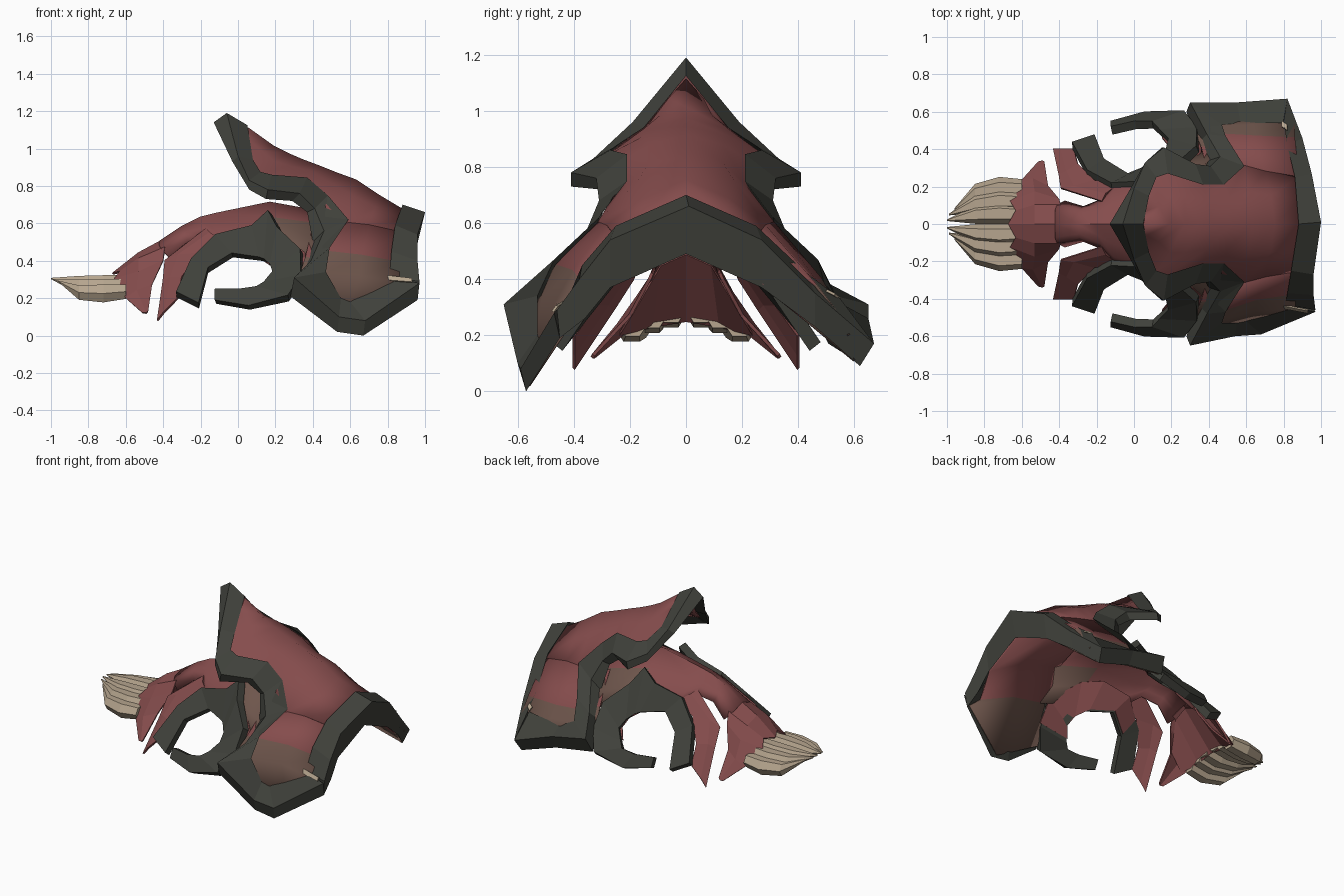
import bpy, bmesh, math
from mathutils import Vector


def material(name, rgb):
    m = bpy.data.materials.new(name)
    m.diffuse_color = (*rgb, 1)
    return m


DARK = material("dark_trim", (0.050, 0.052, 0.043))
RED = material("dull_red", (0.235, 0.073, 0.073))
BROWN = material("brown_shade", (0.156, 0.092, 0.072))
TAN = material("bone_tan", (0.465, 0.375, 0.270))


def loft(name, rows, mats, sides=(1, -1), closed=False, caps=False,
         thick=0, smooth=0, rule=None):
    """Skin rows of points, on one or both sides of the centre plane."""
    bm = bmesh.new()
    for s in sides:
        grid = [[bm.verts.new((x, y * s, z)) for x, y, z in r] for r in rows]
        n = len(rows[0])
        for a, b in zip(grid, grid[1:]):
            for j in range(n if closed else n - 1):
                k = (j + 1) % n
                q = [a[j], a[k], b[k], b[j]]
                bm.faces.new(q if s > 0 else q[::-1])
        if caps:
            bm.faces.new(grid[0])
            bm.faces.new(grid[-1])
    bmesh.ops.remove_doubles(bm, verts=bm.verts, dist=0.0005)
    bmesh.ops.recalc_face_normals(bm, faces=bm.faces)
    # open skins face upward
    if not closed and sum(f.normal.z * f.calc_area() for f in bm.faces) < 0:
        bmesh.ops.reverse_faces(bm, faces=bm.faces)
    if rule:
        for f in bm.faces:
            f.material_index = rule(f.calc_center_median())
    me = bpy.data.meshes.new(name)
    bm.to_mesh(me)
    bm.free()
    for m in mats:
        me.materials.append(m)
    ob = bpy.data.objects.new(name, me)
    bpy.context.collection.objects.link(ob)
    if smooth:
        bpy.ops.object.select_all(action='DESELECT')
        ob.select_set(True)
        bpy.context.view_layer.objects.active = ob
        bpy.ops.object.shade_smooth_by_angle(angle=math.radians(smooth))
    if thick:
        mod = ob.modifiers.new("thickness", 'SOLIDIFY')
        mod.thickness = thick
        mod.offset = 0
    return ob


# Faceted front trim: inner lip, outer edge, shell edge
trim = [
    [(-.13, 0, 1.14), (-.06, 0, 1.19), (.05, 0, 1.125)],
    [(-.03, .17, .93), (.00, .19, .96), (.08, .15, .94)],
    [(.06, .33, .78), (.06, .33, .83), (.12, .25, .875)],
    [(.15, .41, .73), (.16, .41, .78), (.18, .27, .86)],
    [(.29, .31, .72), (.33, .32, .76), (.37, .21, .845)],
    [(.37, .29, .66), (.41, .31, .68), (.48, .21, .75)],
    [(.40, .34, .50), (.46, .36, .56), (.59, .31, .62)],
    [(.35, .44, .35), (.39, .48, .40), (.49, .47, .47)],
    [(.28, .60, .21), (.30, .65, .31), (.47, .53, .34)],
]
rims = {
    -1: [[(.53, .57, .02), (.54, .60, .10), (.55, .53, .20)],
         [(.67, .57, .00), (.68, .59, .08), (.60, .52, .18)],
         [(.96, .45, .19), (.97, .47, .28), (.81, .44, .31)]],
    1: [[(.55, .61, .17), (.55, .65, .26), (.57, .54, .29)],
        [(.80, .62, .09), (.82, .67, .17), (.80, .54, .32)]],
}
for side, label in ((-1, "right"), (1, "left")):
    loft(label + "_front_trim", trim + rims[side], [DARK],
         sides=(side,), closed=True, caps=True)


def tuck(i, t=.4):
    """Point hidden behind the trim, for a shell to run under it."""
    return tuple(Vector(trim[i][2]).lerp(Vector(trim[i][0]), t))


def under(i):
    """Shell edge just beneath the trim edge."""
    return tuple(Vector(trim[i][2]) - Vector((0, 0, .018)))


# Raised crest shell: ridge, middle, trim edge, tucked edge
spine = [((.05, 0, 1.11), (.06, .06, 1.04)), ((.19, 0, 1.01), (.13, .09, .98)),
         ((.27, 0, .97), (.19, .15, .93)), ((.34, 0, .94), (.27, .15, .905)),
         ((.42, 0, .91), (.39, .13, .875)), ((.52, 0, .87), (.50, .13, .81)),
         ((.63, 0, .83), (.61, .17, .745))]
crest = [[r, m, under(i), tuck(i)] for i, (r, m) in enumerate(spine)]
crest += [[(.75, 0, .75), (.73, .15, .685), (.70, .28, .59), (.70, .28, .59)],
          [(.90, 0, .66), (.89, .13, .61), (.88, .25, .55), (.88, .25, .55)]]
loft("crest_shell", crest, [RED], thick=.01, smooth=60)

# Side panels, brown toward the bottom; the two sides flare differently
panels = {
    "right": (-1, [[tuck(7), (.48, .46, .45), (.66, .40, .43), (.87, .37, .39)],
                   [tuck(8), (.46, .51, .33), (.65, .46, .32), (.87, .45, .28)],
                   [(.50, .57, .12), (.58, .54, .11), (.72, .51, .16), (.88, .46, .24)]]),
    "left": (1, [[tuck(7), (.47, .48, .40), (.64, .47, .38), (.86, .46, .38)],
                 [tuck(8), (.46, .52, .33), (.64, .53, .31), (.86, .53, .29)],
                 [(.50, .60, .24), (.57, .58, .24), (.70, .58, .22), (.84, .58, .20)]]),
}
top_row = [tuck(6), under(6), (.70, .28, .59), (.88, .25, .55)]
for label, (side, rows) in panels.items():
    loft(label + "_side_panel", [top_row] + rows, [RED, BROWN], sides=(side,),
         thick=.01, smooth=40, rule=lambda c: 1 if c.z < .41 else 0)

# Arched rear trim: front edge, rear edge, lower edge
loft("rear_trim", [
    [(.81, -.43, .31), (.97, -.46, .29), (.96, -.45, .19)],
    [(.82, -.37, .45), (.96, -.38, .40), (.95, -.36, .26)],
    [(.84, -.25, .59), (.96, -.27, .54), (.94, -.27, .37)],
    [(.88, 0, .70), (1.0, .01, .66), (.95, 0, .49)],
    [(.86, .25, .59), (.95, .27, .54), (.93, .27, .37)],
    [(.82, .42, .43), (.90, .46, .35), (.88, .46, .23)],
    [(.80, .55, .33), (.82, .67, .17), (.80, .62, .09)],
], [DARK], sides=(1,), closed=True, caps=True)

# Inner lining from the rear arch to the face, brown at the bottom
for side, label, rear, low in ((-1, "right", (.95, .44, .20), (.63, .56, .02)),
                               (1, "left", (.81, .60, .11), (.56, .59, .18))):
    loft(label + "_lining", [
        [(.94, 0, .50), (.93, .27, .38), (.88, .42, .26), rear],
        [(.66, 0, .62), (.66, .25, .53), (.64, .40, .36), low],
        [(.42, 0, .66), (.40, .25, .59), (.36, .41, .42), (.29, .58, .22)],
    ], [RED, BROWN], sides=(side,), thick=.01, smooth=60,
        rule=lambda c: 1 if c.z < .32 else 0)

# Small pale corner plates on the trim
loft("right_corner_plate", [[(.80, .435, .32), (.93, .46, .305)],
                            [(.80, .45, .295), (.93, .475, .285)]],
     [TAN], sides=(-1,), thick=.009)
loft("left_corner_plate", [[(.79, .52, .345), (.82, .50, .36)],
                           [(.79, .55, .33), (.82, .53, .345)]],
     [TAN], sides=(1,), thick=.009)

# Face shell narrowing into the bridge between the side openings
loft("face_shell", [
    [(.50, 0, .65), (.47, .25, .59), (.44, .36, .49), (.43, .42, .40)],
    [(.17, 0, .71), (.17, .15, .63), (.19, .25, .54), (.20, .33, .45)],
    [(-.12, 0, .65), (-.12, .10, .60), (-.11, .17, .55), (-.10, .22, .49)],
    [(-.20, 0, .63), (-.19, .06, .60), (-.18, .10, .58), (-.17, .13, .54)],
    [(-.30, 0, .58), (-.29, .05, .56), (-.29, .07, .55), (-.27, .09, .50)],
    [(-.42, 0, .50), (-.42, .07, .48), (-.41, .10, .46), (-.37, .12, .42)],
], [RED, BROWN], thick=.012, smooth=45,
    rule=lambda c: 1 if c.x > .2 and abs(c.y) > .24 else 0)

# Snout flaring down to a pointed cheek on each side
loft("snout", [
    [(-.40, 0, .51), (-.53, 0, .44), (-.67, 0, .33)],
    [(-.39, .10, .47), (-.53, .10, .41), (-.63, .07, .34)],
    [(-.40, .13, .40), (-.53, .17, .34), (-.66, .12, .30)],
    [(-.46, .20, .27), (-.54, .24, .24), (-.60, .23, .20)],
    [(-.48, .33, .13), (-.49, .335, .12), (-.51, .33, .12)],
], [RED], thick=.012)

# Sloping wall closing the back of the beak
loft("snout_back_wall", [
    [(-.41, 0, .49), (-.41, .09, .45), (-.46, .19, .28)],
    [(-.62, 0, .25), (-.62, .12, .23), (-.58, .24, .20)],
], [RED], thick=.008)

# Cheek prongs
loft("cheek_prongs", [
    [(-.17, .12, .57), (-.15, .16, .55), (-.08, .21, .50)],
    [(-.39, .19, .40), (-.32, .20, .43), (-.21, .23, .44)],
    [(-.40, .26, .29), (-.36, .28, .31), (-.30, .32, .31)],
    [(-.43, .40, .08), (-.39, .40, .13), (-.32, .40, .20)],
], [RED], thick=.012)

# Dark C-shaped side hooks: outer and inner edge
loft("side_hooks", [
    [(-.33, .42, .22), (-.21, .46, .16)],
    [(-.25, .27, .40), (-.16, .33, .35)],
    [(-.12, .20, .53), (-.03, .25, .43)],
    [(.08, .21, .58), (.12, .31, .41)],
    [(.17, .20, .66), (.15, .34, .40)],
    [(.22, .29, .57), (.18, .38, .37)],
    [(.34, .40, .45), (.19, .44, .33)],
    [(.34, .50, .31), (.14, .49, .27)],
    [(.27, .59, .20), (.10, .53, .25)],
    [(.06, .58, .15), (.01, .53, .24)],
    [(-.12, .53, .18), (-.12, .50, .24)],
], [DARK], thick=.05)

# Red backing behind the upper part of each hook
loft("hook_backing", [
    [(-.20, .23, .43), (-.16, .30, .35)],
    [(-.10, .16, .53), (-.03, .22, .43)],
    [(.10, .17, .57), (.12, .28, .41)],
    [(.22, .24, .55), (.18, .35, .37)],
    [(.36, .38, .44), (.19, .41, .33)],
    [(.36, .47, .31), (.15, .46, .27)],
], [RED], thick=.01)


# Bone beak: tapered tusks bundled on each side
def ring(x, y, z, ry, rz):
    return [(x, y + ry * math.cos(a), z + rz * math.sin(a))
            for a in (i * math.tau / 6 for i in range(6))]


for i, (yb, zb, tip) in enumerate(((.052, .285, (-1.0, .02, .305)),
                                   (.12, .265, (-.99, .05, .30)),
                                   (.19, .235, (-.96, .08, .29)))):
    loft("beak_tusk_%d" % (i + 1), [
        ring(-.60, yb, zb, .050, .045),
        ring(-.72, yb + .004, zb - .01, .058, .055),
        ring(-.85, yb * .85 + .005, zb - .005, .048, .045),
        ring(*tip, .004, .004),
    ], [TAN], closed=True, caps=True)
